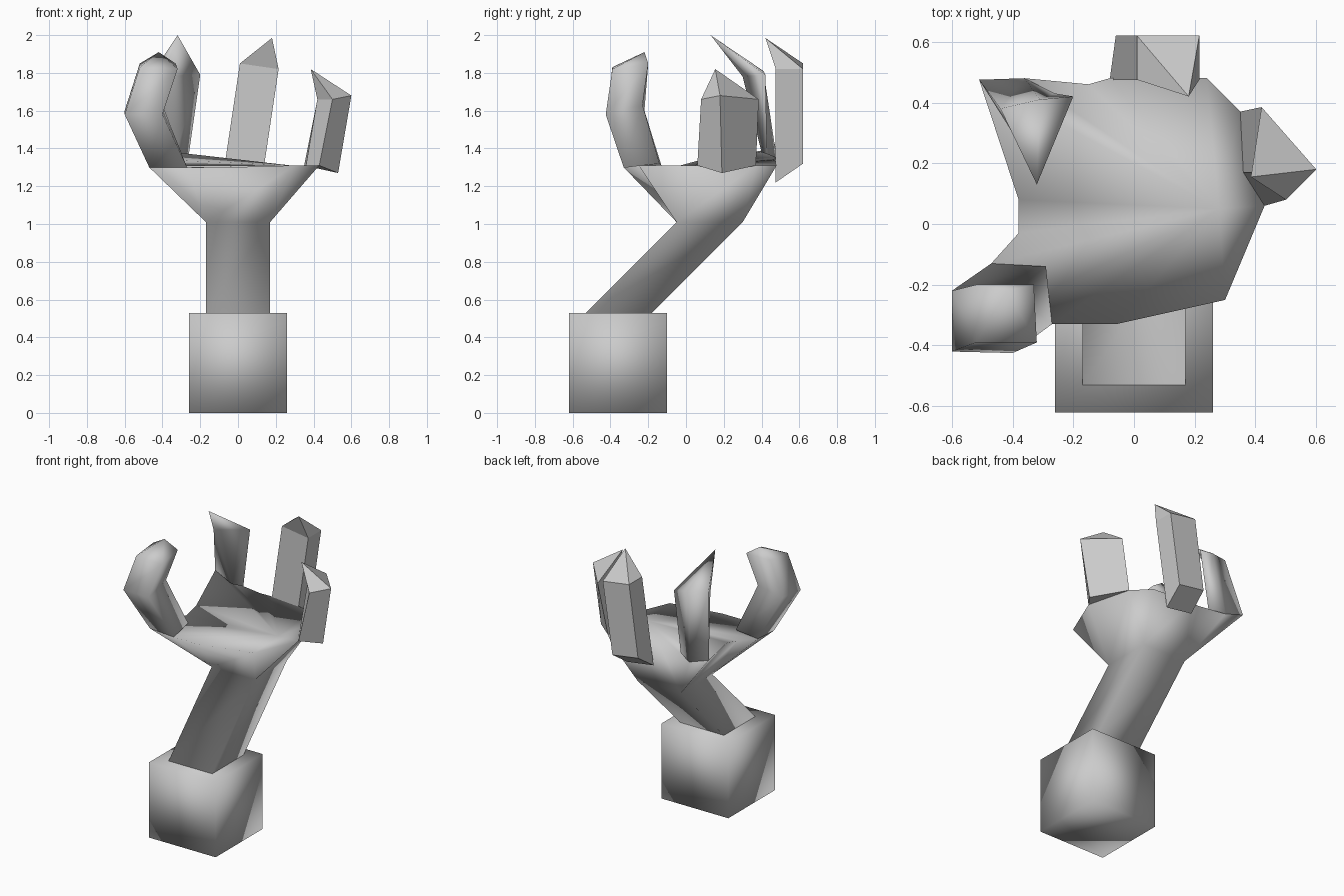
import bpy, bmesh


def loft(name, rings, tip=None, smooth=True):
    """Skin equal-length rings from bottom to top, closing with a tip point."""
    bm = bmesh.new()
    rows = [[bm.verts.new(p) for p in r] for r in rings]
    n = len(rows[0])
    for a, b in zip(rows, rows[1:]):
        for i in range(n):
            j = (i + 1) % n
            bm.faces.new((a[i], a[j], b[j], b[i]))
    bm.faces.new(rows[0][::-1])
    if tip:
        t = bm.verts.new(tip)
        for i in range(n):
            bm.faces.new((rows[-1][i], rows[-1][(i + 1) % n], t))
    else:
        bm.faces.new(rows[-1])
    bmesh.ops.remove_doubles(bm, verts=bm.verts[:], dist=0.0005)
    bmesh.ops.recalc_face_normals(bm, faces=bm.faces[:])
    me = bpy.data.meshes.new(name)
    bm.to_mesh(me)
    bm.free()
    for p in me.polygons:
        p.use_smooth = smooth
    ob = bpy.data.objects.new(name, me)
    bpy.context.collection.objects.link(ob)
    return ob


def square(h, y0, y1, z):
    return [(-h, y0, z), (h, y0, z), (h, y1, z), (-h, y1, z)]


# Base block
loft("base", [square(0.26, -0.62, -0.10, z) for z in (0, 0.53)])

# Arm and palm: square arm corners fan out to an irregular rim
rim = [(-0.27, -0.33, 1.30), (-0.06, -0.33, 1.30), (0.30, -0.25, 1.31),
       (0.43, 0.06, 1.31), (0.35, 0.37, 1.31), (0.24, 0.48, 1.31),
       (-0.08, 0.48, 1.33), (-0.15, 0.46, 1.34), (-0.36, 0.48, 1.35),
       (-0.51, 0.475, 1.40), (-0.38, 0.08, 1.34), (-0.38, -0.03, 1.31),
       (-0.47, -0.13, 1.31), (-0.47, -0.31, 1.30)]
corner = [0, 0, 1, 1, 2, 2, 3, 3, 3, 3, 3, 0, 0, 0]
low = square(0.17, -0.53, -0.18, 0.53)
high = square(0.17, -0.05, 0.30, 1.01)
loft("arm_and_palm", [[low[c] for c in corner], [high[c] for c in corner], rim],
     (0.28, 0.05, 1.31))

# Thumb, bent outward then in
loft("thumb", [
    [(-0.47, -0.31, 1.30), (-0.27, -0.33, 1.30), (-0.29, -0.14, 1.32), (-0.47, -0.13, 1.31)],
    [(-0.60, -0.42, 1.58), (-0.40, -0.425, 1.58), (-0.40, -0.23, 1.63), (-0.60, -0.22, 1.60)],
    [(-0.52, -0.39, 1.83), (-0.32, -0.39, 1.82), (-0.33, -0.20, 1.85), (-0.52, -0.20, 1.85)],
], (-0.42, -0.22, 1.91))

# Thin curved finger at the back left
loft("curved_finger", [
    [(-0.33, 0.40, 1.38), (-0.26, 0.43, 1.37), (-0.36, 0.48, 1.35), (-0.51, 0.475, 1.40)],
    [(-0.40, 0.30, 1.78), (-0.20, 0.42, 1.79), (-0.31, 0.41, 1.81), (-0.44, 0.38, 1.82)],
], (-0.32, 0.13, 2.0))

# Tilted faceted finger at the back
loft("back_finger", [
    [(-0.08, 0.475, 1.25), (0.125, 0.475, 1.22), (0.14, 0.62, 1.32), (-0.06, 0.62, 1.35)],
    [(0.01, 0.475, 1.85), (0.215, 0.475, 1.82), (0.215, 0.62, 1.82), (0.01, 0.62, 1.85)],
], (0.18, 0.42, 1.985), smooth=False)

# Short faceted finger at the right
loft("right_finger", [
    [(0.36, 0.17, 1.31), (0.43, 0.06, 1.31), (0.53, 0.19, 1.27), (0.35, 0.37, 1.31)],
    [(0.42, 0.17, 1.66), (0.50, 0.08, 1.66), (0.60, 0.18, 1.68), (0.42, 0.385, 1.66)],
], (0.385, 0.155, 1.82), smooth=False)
